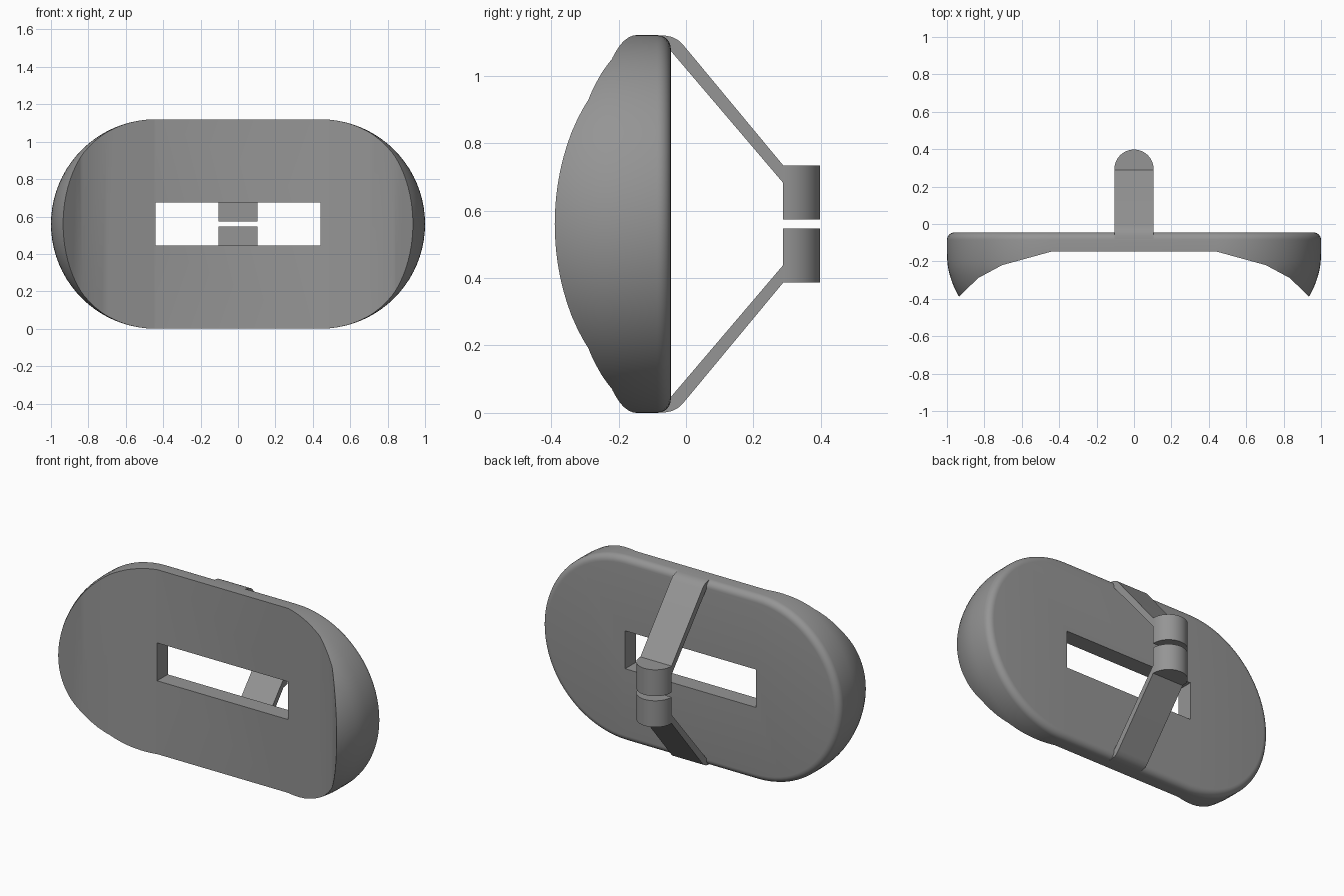
import bpy, bmesh, math

if "Cube" in bpy.data.objects:
    bpy.data.objects.remove(bpy.data.objects["Cube"])

CZ = 0.56       # centre height of the plate
R = 0.56        # end radius
HALF = 0.44     # half length of the straight part

grey = bpy.data.materials.new("plain grey")
grey.diffuse_color = (0.3, 0.3, 0.3, 1)
grey.use_nodes = True
grey.node_tree.nodes["Principled BSDF"].inputs["Base Color"].default_value = grey.diffuse_color


def make_object(name, bm):
    bmesh.ops.recalc_face_normals(bm, faces=bm.faces)
    mesh = bpy.data.meshes.new(name)
    bm.to_mesh(mesh)
    bm.free()
    mesh.materials.append(grey)
    obj = bpy.data.objects.new(name, mesh)
    bpy.context.collection.objects.link(obj)
    return obj


def loft(name, rings):
    """Skin between matching closed rings of points, with capped ends."""
    bm = bmesh.new()
    loops = [[bm.verts.new(p) for p in ring] for ring in rings]
    n = len(loops[0])
    for a, b in zip(loops, loops[1:]):
        for i in range(n):
            j = (i + 1) % n
            bm.faces.new((a[i], a[j], b[j], b[i]))
    bm.faces.new(loops[0])
    bm.faces.new(loops[-1])
    return make_object(name, bm)


def stadium(y, inset, seg=40):
    r = R - inset
    pts = []
    for side, start in ((1, -math.pi / 2), (-1, math.pi / 2)):
        for i in range(seg + 1):
            a = start + math.pi * i / seg
            pts.append((side * HALF + r * math.cos(a), y, CZ + r * math.sin(a)))
    return pts


def cut(target, cutter):
    mod = target.modifiers.new("cut", 'BOOLEAN')
    mod.operation = 'DIFFERENCE'
    mod.solver = 'EXACT'
    mod.object = cutter
    bpy.context.view_layer.objects.active = target
    bpy.ops.object.modifier_apply(modifier=mod.name)
    bpy.data.objects.remove(cutter)


def shade(obj):
    bpy.ops.object.select_all(action='DESELECT')
    obj.select_set(True)
    bpy.context.view_layer.objects.active = obj
    bpy.ops.object.shade_smooth_by_angle(angle=math.radians(32))


# Plate body: rounded back rim, walls curling inwards towards the front
rings = []
for i in range(7):
    a = math.pi / 2 * i / 6
    rings.append(stadium(-0.085 + 0.04 * math.cos(a), 0.04 * (1 - math.sin(a))))
for y, inset in ((-0.15, 0), (-0.19, 0.001), (-0.22, 0.004), (-0.25, 0.009),
                 (-0.28, 0.017), (-0.31, 0.027), (-0.34, 0.039),
                 (-0.37, 0.054), (-0.40, 0.071), (-0.45, 0.105)):
    rings.append(stadium(y, inset))
plate = loft("plate", rings)

# Concave front face
half = [(HALF, -0.147), (0.705, -0.22), (0.835, -0.29), (0.936, -0.39), (1.1, -0.56)]
front = [(-x, y) for x, y in reversed(half)] + half + [(1.1, -0.8), (-1.1, -0.8)]
cut(plate, loft("front_cutter", [[(x, y, z) for x, y in front] for z in (-0.2, 1.3)]))

# Rectangular slot
slot = [(-0.44, 0.445), (0.44, 0.445), (0.44, 0.675), (-0.44, 0.675)]
cut(plate, loft("slot_cutter", [[(x, y, z) for x, z in slot] for y in (-0.5, 0.2)]))
shade(plate)

# Two slanted arms, each ending in a half-round post
W = 0.105
arm = [(-0.10, 1.06), (-0.045, 1.073), (0.288, 0.682), (0.288, 0.734),
       (-0.005, 1.087), (-0.02, 1.103), (-0.04, 1.114), (-0.065, 1.1195),
       (-0.10, 1.1195)]
post = [(W, 0.288), (W, 0.293)]
post += [(W * math.cos(math.pi * i / 32), 0.293 + W * math.sin(math.pi * i / 32))
         for i in range(1, 32)]
post += [(-W, 0.293), (-W, 0.288)]
for label, s in (("upper", 1), ("lower", -1)):
    def flip(z):
        return CZ + s * (z - CZ)
    shade(loft(label + "_arm", [[(x, y, flip(z)) for y, z in arm] for x in (-W, W)]))
    shade(loft(label + "_post", [[(x, y, flip(z)) for x, y in post] for z in (0.574, 0.734)]))
